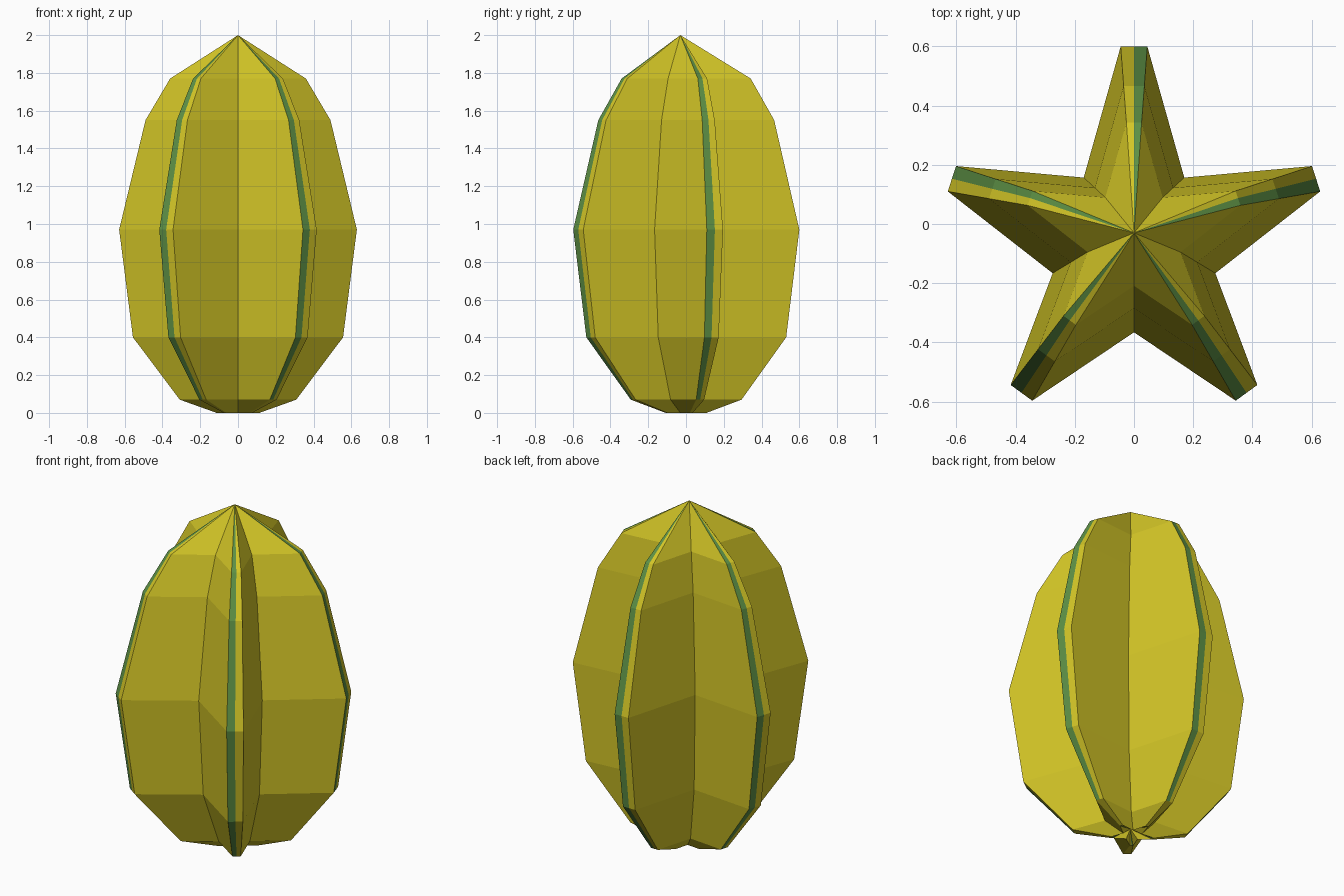
import bpy, bmesh, math

if "Cube" in bpy.data.objects:
    bpy.data.objects.remove(bpy.data.objects["Cube"])


def material(name, col):
    m = bpy.data.materials.new(name)
    m.diffuse_color = (*col, 1)
    m.use_nodes = True
    m.node_tree.nodes["Principled BSDF"].inputs["Base Color"].default_value = m.diffuse_color
    return m


# Star cross-section at the widest height: per lobe, counter-clockwise,
# valley, near tip corner, tip middle, far tip corner
TIP_R, TIP_Y = 0.647, -0.047
VALLEY_R, VALLEY_Y = 0.289, -0.077
HALF = 0.045
section = []
for i in range(5):
    a = math.radians(90 + 72 * i)
    v = a - math.radians(36)
    section.append((VALLEY_R * math.cos(v), VALLEY_Y + VALLEY_R * math.sin(v)))
    for off in (-HALF, 0, HALF):
        section.append((TIP_R * math.cos(a) - off * math.sin(a),
                        TIP_Y + TIP_R * math.sin(a) + off * math.cos(a)))

# Height and scale of each ring, bottom to top
rings = [(0.0, 0.18), (0.07, 0.49), (0.40, 0.884),
         (0.97, 1.0), (1.55, 0.778), (1.77, 0.571)]

bm = bmesh.new()
loops = [[bm.verts.new((x * s, y * s, z)) for x, y in section] for z, s in rings]
top = bm.verts.new((0, -0.03, 2.0))
dimple = bm.verts.new((0, -0.03, 0.045))
n = len(section)


def add(verts, k, striped=True):
    f = bm.faces.new(verts)
    # one half of each ridge edge is green
    f.material_index = 1 if striped and k % 4 == 1 else 0


for k in range(n):
    j = (k + 1) % n
    for r in range(len(rings) - 1):
        lo, hi = loops[r], loops[r + 1]
        add((lo[k], lo[j], hi[j], hi[k]), k, r > 0)
    add((loops[-1][k], loops[-1][j], top), k)
    add((loops[0][j], loops[0][k], dimple), k)

bmesh.ops.recalc_face_normals(bm, faces=bm.faces)
mesh = bpy.data.meshes.new("star_fruit")
bm.to_mesh(mesh)
bm.free()
mesh.materials.append(material("yellow skin", (0.66, 0.57, 0.02)))
mesh.materials.append(material("green ridge", (0.11, 0.28, 0.06)))
fruit = bpy.data.objects.new("star_fruit", mesh)
bpy.context.collection.objects.link(fruit)
